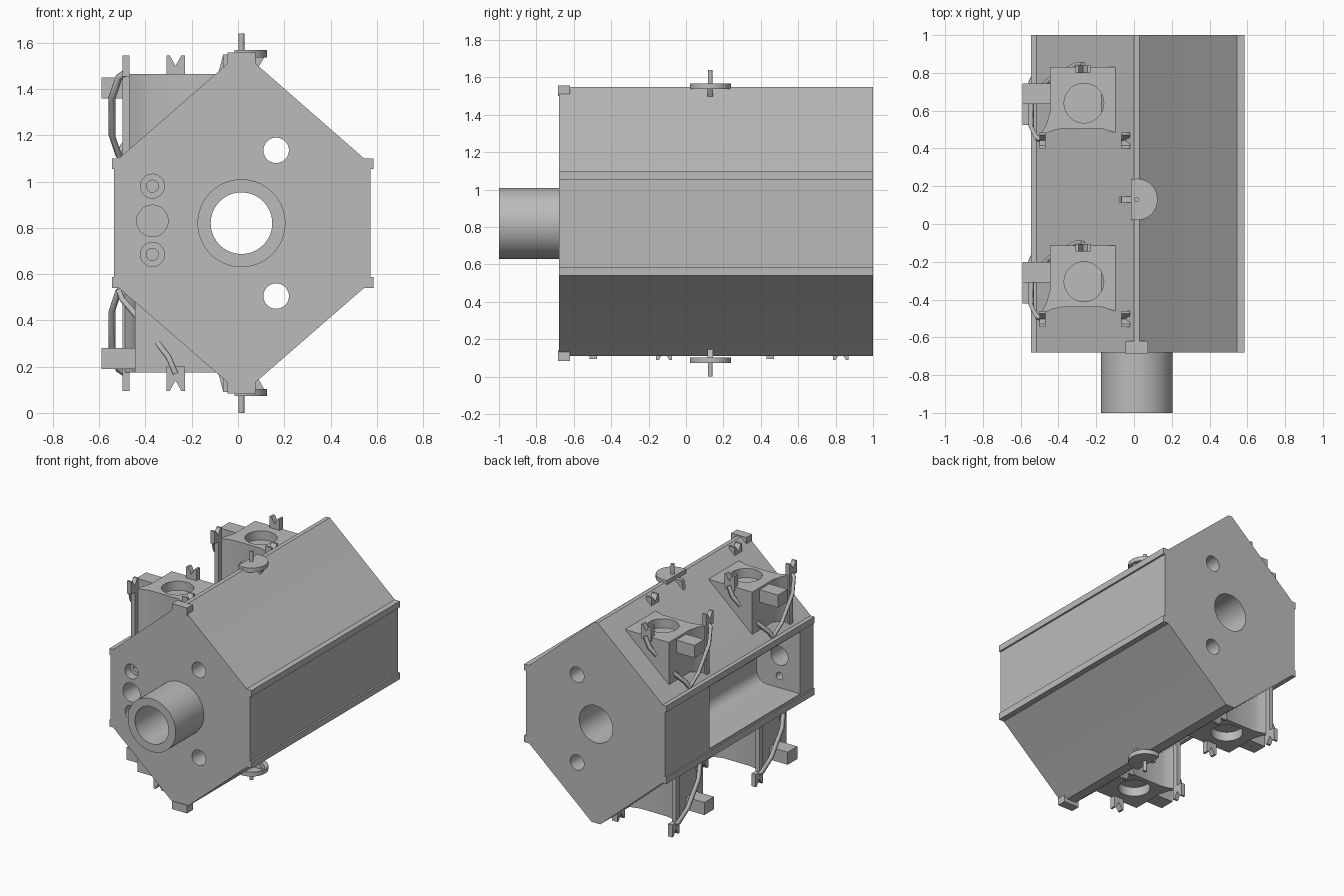
import bpy
import math
from mathutils import Matrix

if "Cube" in bpy.data.objects:
    bpy.data.objects.remove(bpy.data.objects["Cube"], do_unlink=True)

grey = bpy.data.materials.new("plain_grey")
grey.use_nodes = True
GREY = (0.5, 0.5, 0.5, 1)
grey.diffuse_color = GREY
grey.node_tree.nodes["Principled BSDF"].inputs["Base Color"].default_value = GREY

CX, CZ = 0.015, 0.82      # axis of the hexagonal housing
FRONT, BACK = -0.68, 1.0


def add(name, data):
    ob = bpy.data.objects.new(name, data)
    bpy.context.scene.collection.objects.link(ob)
    data.materials.append(grey)
    return ob


def prism(name, pts, axis, lo, hi):
    """Extrude a 2D outline along an axis: x takes (y, z), y takes (x, z), z takes (x, y)."""
    place = {"x": lambda a, b, t: (t, a, b),
             "y": lambda a, b, t: (a, t, b),
             "z": lambda a, b, t: (a, b, t)}[axis]
    n = len(pts)
    verts = [place(a, b, t) for t in (lo, hi) for a, b in pts]
    faces = [range(n), range(n, 2 * n)]
    faces += [(i, (i + 1) % n, n + (i + 1) % n, n + i) for i in range(n)]
    me = bpy.data.meshes.new(name)
    me.from_pydata(verts, [], [tuple(f) for f in faces])
    import bmesh
    bm = bmesh.new()
    bm.from_mesh(me)
    bmesh.ops.recalc_face_normals(bm, faces=bm.faces)
    bm.to_mesh(me)
    bm.free()
    return add(name, me)


def arc(cx, cy, r, a0, a1, n):
    return [(cx + r * math.cos(math.radians(a0 + (a1 - a0) * i / n)),
             cy + r * math.sin(math.radians(a0 + (a1 - a0) * i / n))) for i in range(n + 1)]


def cylinder(name, a, b, r, axis, lo, hi, n=48):
    return prism(name, arc(a, b, r, 0, 360, n)[:-1], axis, lo, hi)


def box(name, x0, x1, y0, y1, z0, z1):
    return prism(name, [(x0, y0), (x1, y0), (x1, y1), (x0, y1)], "z", z0, z1)


def cut(ob, cutters):
    """Subtract cutters, bake the result and discard them."""
    for c in cutters:
        c.hide_render = True
        m = ob.modifiers.new("cut", "BOOLEAN")
        m.operation, m.solver, m.object = "DIFFERENCE", "EXACT", c
    dg = bpy.context.evaluated_depsgraph_get()
    dg.update()
    me = bpy.data.meshes.new_from_object(ob.evaluated_get(dg))
    ob.modifiers.clear()
    ob.data = me
    for c in cutters:
        bpy.data.objects.remove(c, do_unlink=True)


def strap(name, path):
    """Thin square bar along a path."""
    cu = bpy.data.curves.new(name, "CURVE")
    cu.dimensions = "3D"
    cu.bevel_depth, cu.bevel_resolution, cu.use_fill_caps = 0.016, 0, True
    sp = cu.splines.new("POLY")
    sp.points.add(len(path) - 1)
    for p, co in zip(sp.points, path):
        p.co = (*co, 1)
    return add(name, cu)


def notch(a0, a1, z0, z1):
    """Outline of a clip with a V notch in its top."""
    return [(a0, z0), (a1, z0), (a1, z1), (a1 - 0.015, z1),
            ((a0 + a1) / 2, z1 - 0.045), (a0 + 0.015, z1), (a0, z1)]


# Hexagonal housing
half = [(0.555, 0.55), (0.555, 1.09), (CX + 0.01, 1.55)]
outline = [(0.572, 0.56), (0.572, 1.08), (0.545, 1.1), (0.03, 1.55), (0, 1.55),
           (-0.515, 1.1), (-0.535, 1.08), (-0.535, 0.56), (-0.515, 0.54),
           (-0.02, 0.11), (0.05, 0.11), (0.545, 0.54)]
housing = prism("housing", outline, "y", FRONT, BACK)

# Bore, sight holes, side pocket and front ports
cutters = [cylinder("bore_cutter", CX, CZ, 0.133, "y", -1.2, 1.2, 64)]
for dz in (-0.315, 0.315):
    cutters.append(cylinder("hole_cutter", 0.165, CZ + dz, 0.055, "y", -1.2, 1.2))
pocket = [(-0.7, 0.6)] + arc(-0.27, 0.68, 0.08, -90, 0, 8) \
    + arc(-0.27, 0.965, 0.08, 0, 90, 8) + [(-0.7, 1.045)]
cutters.append(prism("pocket_cutter", pocket, "y", -0.53, 0.5))
cutters.append(cylinder("port_cutter", -0.37, 0.83, 0.068, "y", -0.8, -0.5))
for z in (0.685, 0.98):
    cutters.append(cylinder("recess_cutter", -0.37, z, 0.052, "y", -0.8, -0.62, 32))
    cutters.append(cylinder("port_cutter", -0.37, z, 0.026, "y", -0.8, -0.5, 32))
cut(housing, cutters)

# Front tube
tube = cylinder("front_tube", CX, CZ, 0.19, "y", -1, FRONT + 0.01, 64)
cut(tube, [cylinder("tube_cutter", CX, CZ, 0.133, "y", -1.2, 0, 64)])

# Long flanges on the four side corners
for z0, z1 in ((0.54, 0.587), (1.055, 1.1)):
    box("flange", 0.54, 0.585, FRONT, BACK, z0, z1)
    box("flange", -0.545, -0.51, FRONT, BACK, z0, z1)

# Ridge fittings, top and bottom
for lower in (False, True):
    parts = [
        box("end_block", -0.045, 0.075, FRONT - 0.005, -0.62, 1.5, 1.557),
        prism("pivot_plate", arc(CX, 0.13, 0.11, -106, 106, 32), "z", 1.537, 1.568),
        cylinder("pivot_pin", CX, 0.13, 0.013, "z", 1.47, 1.64, 24),
        prism("plate_rib", [(0, 1.54), (0.115, 1.54), (0.075, 1.47), (0, 1.47)], "y", 0.115, 0.145),
        prism("plate_tab", [(-0.09, 1.45), (0, 1.45), (0, 1.545), (-0.065, 1.545)], "y", 0.115, 0.145),
    ]
    if lower:
        for ob in parts:
            ob.data.transform(Matrix.Translation((0, 0, 2 * CZ)) @ Matrix.Diagonal((1, 1, -1, 1)))
            ob.data.flip_normals()


# Side pod with its clips, box and forked strap, built around y = 0
def pod(y, lower):
    shape = [(-0.445, 0.195), (-0.085, 0.195), (-0.085, -0.155), (-0.17, -0.13),
             (-0.38, -0.13), (-0.43, -0.14), (-0.5, -0.17), (-0.465, -0.11), (-0.445, -0.04)]
    body = prism("pod_body", shape, "z", 1.12, 1.465)
    cut(body, [cylinder("recess_cutter", -0.265, 0.005, 0.105, "z", 1.4, 1.6)])
    foot = (-0.515, 0.06, 1.11)
    parts = [
        body,
        box("pod_box", -0.59, -0.43, 0, 0.11, 1.36, 1.45),
        box("pod_post", -0.5, -0.468, -0.19, -0.15, 1.1, 1.48),
        prism("post_clip", notch(-0.235, -0.15, 1.455, 1.545), "x", -0.5, -0.468),
        prism("pod_clip", notch(-0.31, -0.23, 1.44, 1.545), "y", 0.165, 0.205),
        prism("ridge_clip", notch(-0.235, -0.15, 1.46, 1.55), "x", -0.065, -0.02),
        strap("strap_long", [foot, (-0.545, 0, 1.2), (-0.545, -0.12, 1.36),
                             (-0.515, -0.18, 1.45), (-0.485, -0.19, 1.47)]),
        strap("strap_short", [foot, (-0.5, 0.08, 1.15), (-0.43, 0.14, 1.23),
                              (-0.3, 0.21, 1.4), (-0.27, 0.21, 1.47)]),
    ]
    place = Matrix.Translation((0, y, 0))
    if lower:
        place = place @ Matrix.Translation((0, 0, 2 * CZ)) @ Matrix.Rotation(math.pi, 4, "X")
    for ob in parts:
        ob.data.transform(place)


for y in (-0.31, 0.635):
    for lower in (False, True):
        pod(y, lower)

# Smooth the round surfaces, keep corners sharp
bpy.ops.object.select_all(action="DESELECT")
for ob in bpy.context.scene.objects:
    if ob.type == "MESH":
        ob.select_set(True)
        bpy.context.view_layer.objects.active = ob
bpy.ops.object.shade_smooth_by_angle(angle=math.radians(30))
